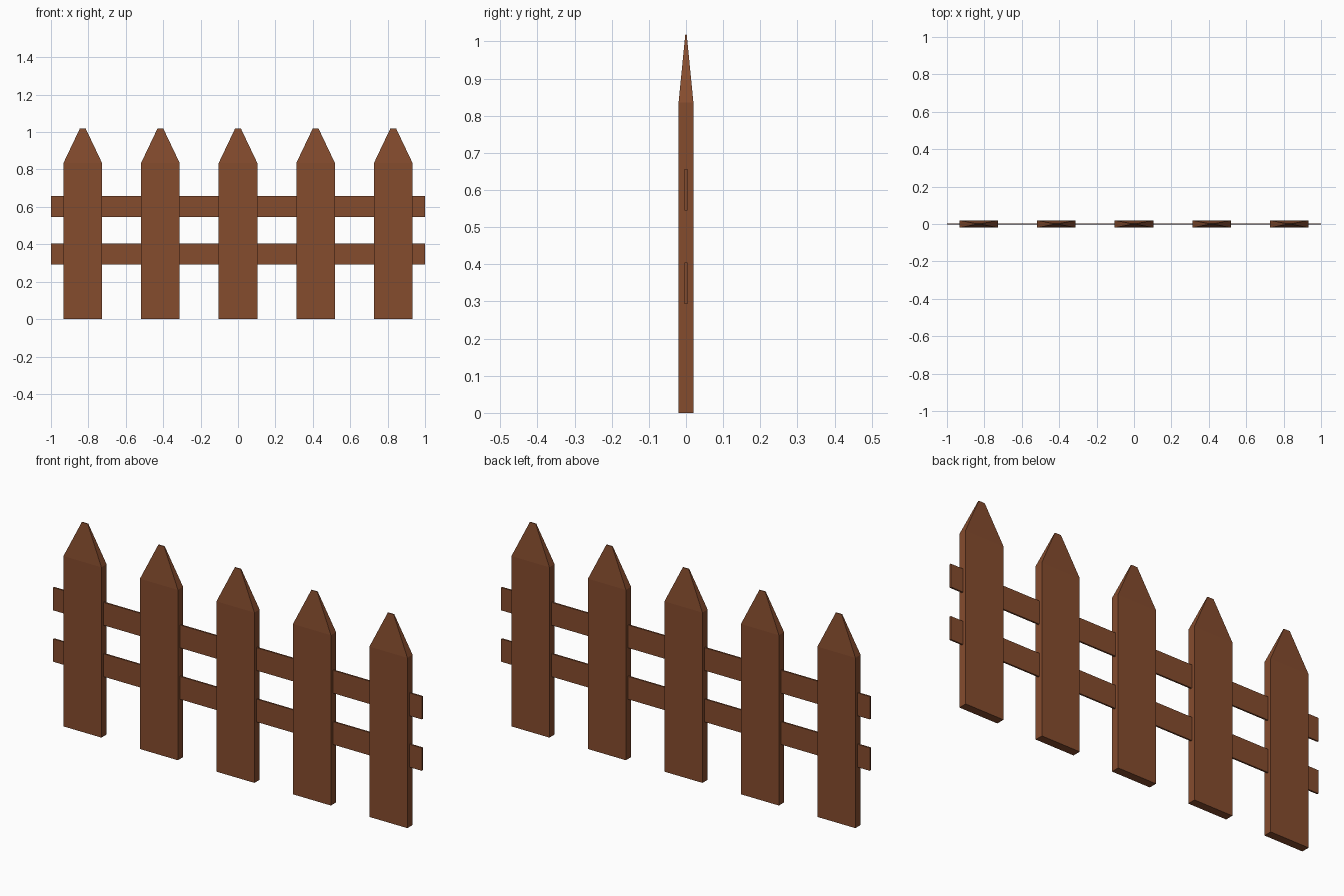
import bpy
import bmesh

if "Cube" in bpy.data.objects:
    bpy.data.objects.remove(bpy.data.objects["Cube"])

wood = bpy.data.materials.new("brown_wood")
wood.diffuse_color = (0.235, 0.072, 0.027, 1)
wood.use_nodes = True
wood.node_tree.nodes["Principled BSDF"].inputs["Base Color"].default_value = wood.diffuse_color


def finish(bm, name):
    bmesh.ops.recalc_face_normals(bm, faces=bm.faces)
    mesh = bpy.data.meshes.new(name)
    bm.to_mesh(mesh)
    bm.free()
    mesh.materials.append(wood)
    obj = bpy.data.objects.new(name, mesh)
    bpy.context.collection.objects.link(obj)


def picket(name, x):
    # Stacked rectangles: foot, shoulder, narrow tip (half width, half depth, height)
    levels = [(0.103, 0.02, 0), (0.103, 0.02, 0.835), (0.016, 0.002, 1.018)]
    bm = bmesh.new()
    rings = [[bm.verts.new((x + sx * w, sy * d, z))
              for sx, sy in ((-1, -1), (1, -1), (1, 1), (-1, 1))]
             for w, d, z in levels]
    for low, high in zip(rings, rings[1:]):
        for i in range(4):
            j = (i + 1) % 4
            bm.faces.new((low[i], low[j], high[j], high[i]))
    bm.faces.new(rings[0][::-1])
    bm.faces.new(rings[-1])
    finish(bm, name)


def rail(name, z):
    # Thin board running the full length
    bm = bmesh.new()
    bmesh.ops.create_cube(bm, size=1)
    bmesh.ops.scale(bm, vec=(2, 0.008, 0.112), verts=bm.verts)
    bmesh.ops.translate(bm, vec=(0, 0, z), verts=bm.verts)
    finish(bm, name)


# Five evenly spaced pickets
for i in range(5):
    picket(f"picket_{i + 1}", (i - 2) * 0.415)

# Two horizontal rails through the pickets
rail("lower_rail", 0.349)
rail("upper_rail", 0.601)
